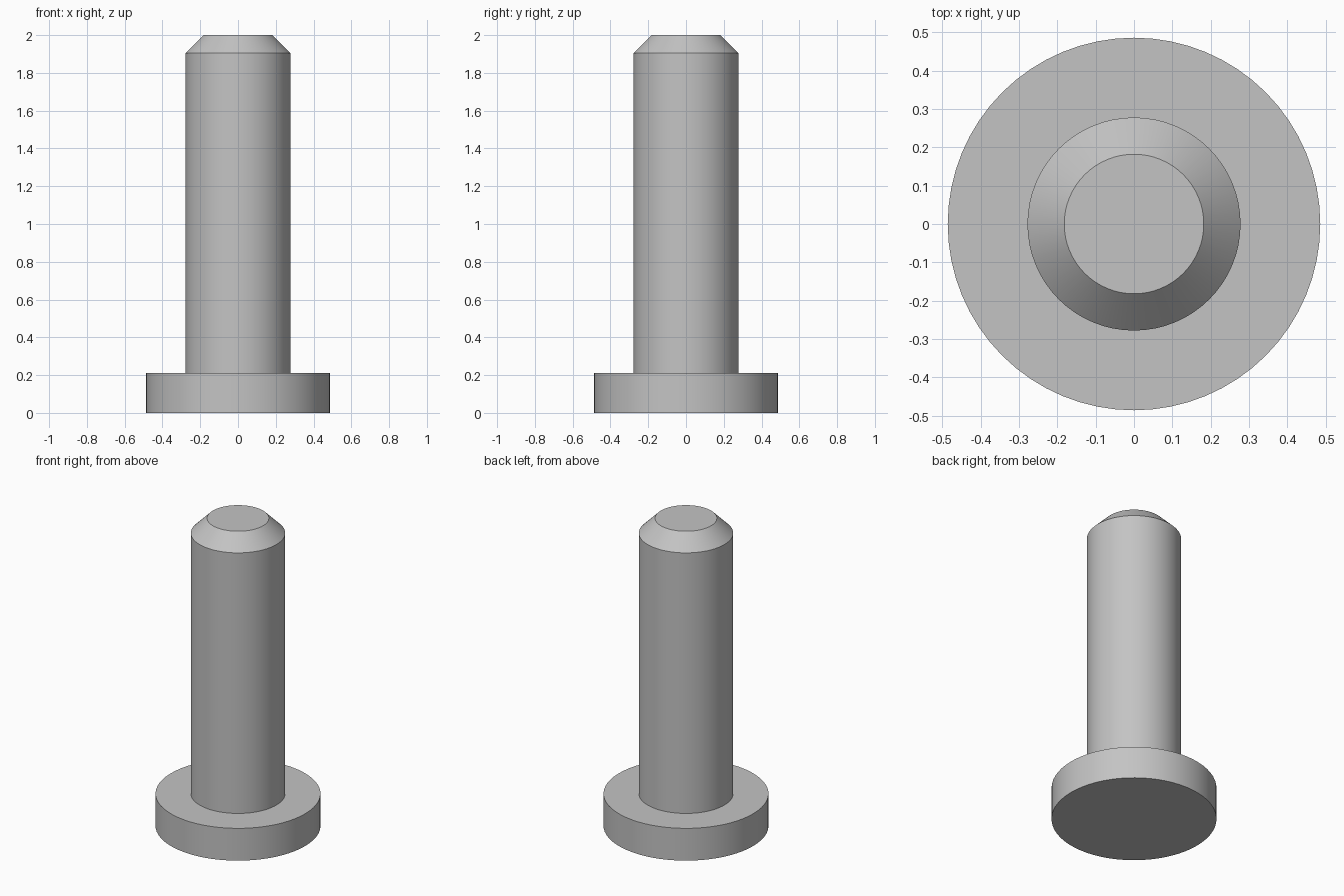
import bpy
import bmesh
import math
from mathutils import Vector

SEGMENTS = 64

cube = bpy.data.objects.get("Cube")
if cube:
    bpy.data.objects.remove(cube, do_unlink=True)

# Plain grey metal
grey = bpy.data.materials.new("grey_metal")
grey.use_nodes = True
colour = (0.55, 0.55, 0.55, 1)
grey.diffuse_color = colour
grey.node_tree.nodes["Principled BSDF"].inputs["Base Color"].default_value = colour


def lathe(name, profile):
    """Revolve a radius/height profile around the vertical axis."""
    bm = bmesh.new()
    verts = [bm.verts.new((r, 0, z)) for r, z in profile]
    edges = [bm.edges.new(pair) for pair in zip(verts, verts[1:])]
    bmesh.ops.spin(bm, geom=verts + edges, cent=Vector(), axis=Vector((0, 0, 1)),
                   angle=math.tau, steps=SEGMENTS, use_duplicate=False)
    bmesh.ops.remove_doubles(bm, verts=bm.verts, dist=0.0001)
    bmesh.ops.recalc_face_normals(bm, faces=bm.faces)
    mesh = bpy.data.meshes.new(name)
    bm.to_mesh(mesh)
    bm.free()
    mesh.materials.append(grey)
    obj = bpy.data.objects.new(name, mesh)
    bpy.context.collection.objects.link(obj)
    bpy.ops.object.select_all(action="DESELECT")
    obj.select_set(True)
    bpy.context.view_layer.objects.active = obj
    bpy.ops.object.shade_smooth_by_angle(angle=math.radians(30))
    return obj


# Flat disc head, straight shank and chamfered tip in one closed solid
HEAD_R, HEAD_H = 0.486, 0.21
SHANK_R, CHAMFER, TOP = 0.278, 0.096, 2.0
lathe("headed_pin", [
    (0, 0),
    (HEAD_R, 0),
    (HEAD_R, HEAD_H),
    (SHANK_R, HEAD_H),
    (SHANK_R, TOP - CHAMFER),
    (SHANK_R - CHAMFER, TOP),
    (0, TOP),
])
